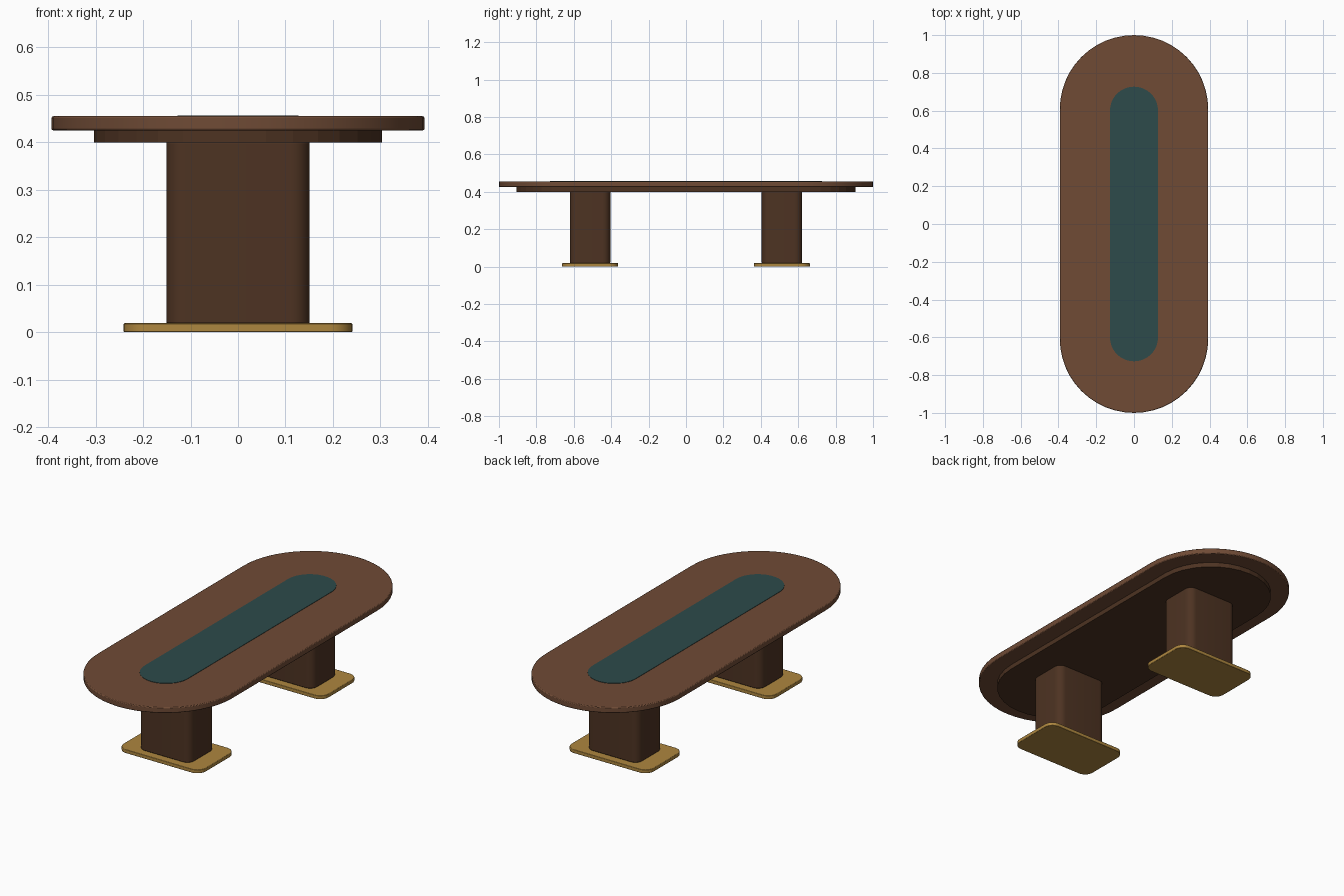
import bpy, bmesh, math

old = bpy.data.objects.get("Cube")
if old:
    bpy.data.objects.remove(old, do_unlink=True)


def material(name, rgb):
    m = bpy.data.materials.new(name)
    m.use_nodes = True
    color = (*rgb, 1)
    m.diffuse_color = color
    bsdf = m.node_tree.nodes["Principled BSDF"]
    bsdf.inputs["Base Color"].default_value = color
    bsdf.inputs["Roughness"].default_value = 0.6
    return m


walnut = material("walnut", (0.16, 0.07, 0.036))
dark_walnut = material("dark walnut", (0.075, 0.033, 0.016))
brass = material("brass", (0.42, 0.24, 0.05))
teal = material("teal inlay", (0.026, 0.069, 0.069))


def rounded_slab(name, half_x, half_y, radius, z0, z1, mat, y=0, steps=8, bevel=0, smooth=True):
    """Vertical prism on a rounded rectangle; a radius of half_x gives a stadium."""
    outline = []
    for quarter, (sx, sy) in enumerate(((1, 1), (-1, 1), (-1, -1), (1, -1))):
        for i in range(steps + 1):
            a = (quarter + i / steps) * math.pi / 2
            outline.append((sx * (half_x - radius) + radius * math.cos(a),
                            sy * (half_y - radius) + radius * math.sin(a)))
    bm = bmesh.new()
    base = bm.faces.new([bm.verts.new((px, py, z0)) for px, py in outline])
    top = bmesh.ops.extrude_face_region(bm, geom=[base])
    verts = [v for v in top["geom"] if isinstance(v, bmesh.types.BMVert)]
    bmesh.ops.translate(bm, verts=verts, vec=(0, 0, z1 - z0))
    bmesh.ops.remove_doubles(bm, verts=bm.verts, dist=1e-5)
    bmesh.ops.recalc_face_normals(bm, faces=bm.faces)
    mesh = bpy.data.meshes.new(name)
    bm.to_mesh(mesh)
    bm.free()
    mesh.materials.append(mat)
    obj = bpy.data.objects.new(name, mesh)
    obj.location.y = y
    bpy.context.collection.objects.link(obj)
    if bevel:
        mod = obj.modifiers.new("soft edge", "BEVEL")
        mod.width = bevel
        mod.segments = 2
        mod.limit_method = "ANGLE"
        mod.angle_limit = math.radians(50)
    if smooth:
        bpy.ops.object.select_all(action="DESELECT")
        obj.select_set(True)
        bpy.context.view_layer.objects.active = obj
        bpy.ops.object.shade_smooth_by_angle(angle=math.radians(35))
    return obj


# Stadium top with its inlay, and the recessed apron beneath
rounded_slab("table_top", 0.393, 1.0, 0.393, 0.425, 0.455, walnut, steps=12, bevel=0.004)
rounded_slab("inlay", 0.127, 0.727, 0.127, 0.45, 0.457, teal, steps=12)
rounded_slab("apron", 0.303, 0.907, 0.303, 0.40, 0.427, dark_walnut, smooth=False)

# Two pedestals on flat foot plates
for side, sign in (("front", -1), ("back", 1)):
    y = sign * 0.513
    rounded_slab(side + "_pedestal", 0.151, 0.108, 0.04, 0.018, 0.402, dark_walnut, y, bevel=0.004)
    rounded_slab(side + "_foot_plate", 0.241, 0.149, 0.05, 0, 0.019, brass, y, bevel=0.002)
